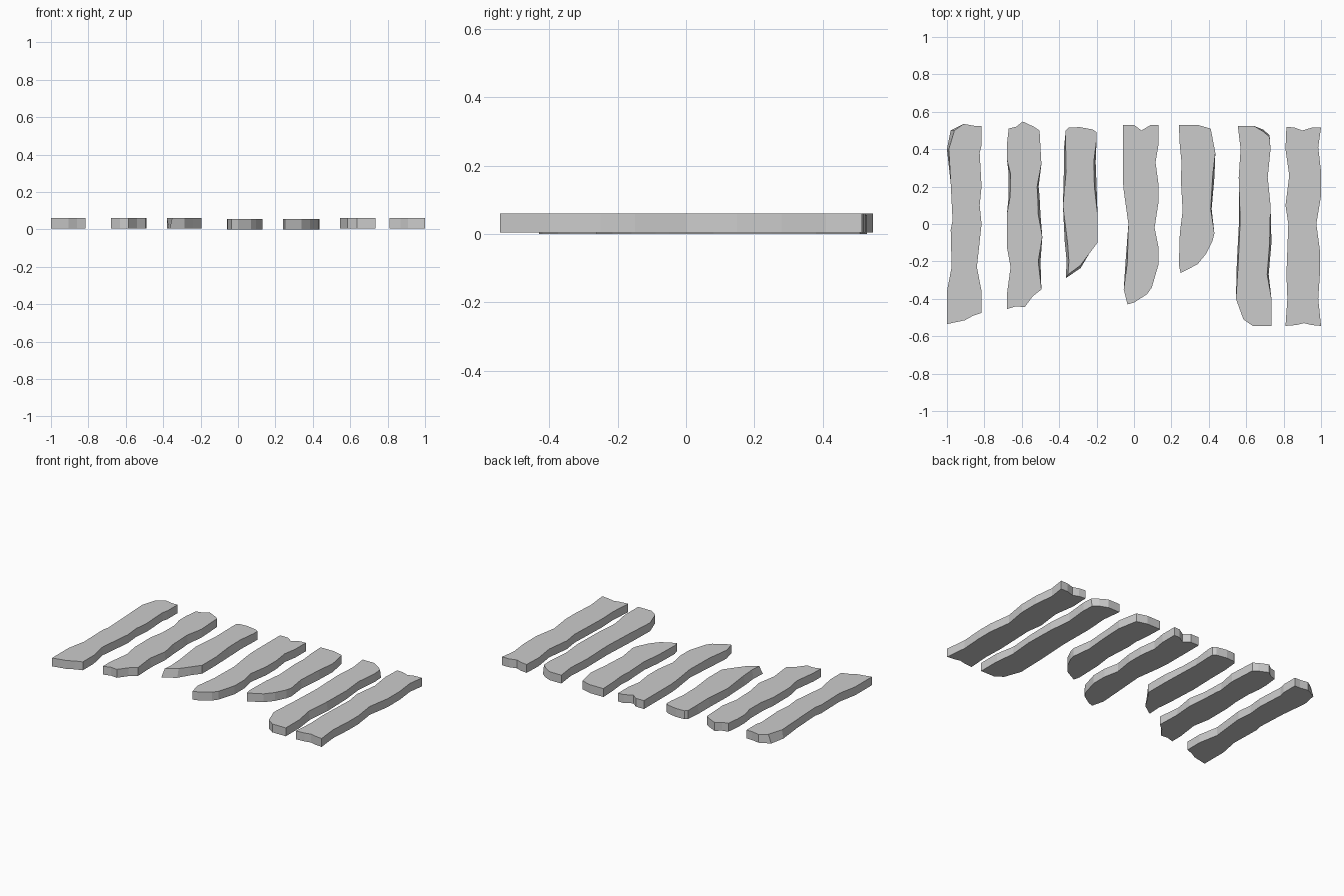
import bpy, bmesh


def plank(name, z0, outline, lean=None):
    """Extrude a worn outline upward; lean shifts chosen top corners so sides slope."""
    lean = lean or {}
    bm = bmesh.new()
    low = [bm.verts.new((x, y, z0)) for x, y in outline]
    high = []
    for i, (x, y) in enumerate(outline):
        dx, dy = lean.get(i, (0, 0))
        high.append(bm.verts.new((x + dx, y + dy, z0 + 0.056)))
    bm.faces.new(low)
    bm.faces.new(high)
    n = len(low)
    for i in range(n):
        j = (i + 1) % n
        bm.faces.new((low[i], low[j], high[j], high[i]))
    bmesh.ops.recalc_face_normals(bm, faces=bm.faces)
    me = bpy.data.meshes.new(name)
    bm.to_mesh(me)
    bm.free()
    ob = bpy.data.objects.new(name, me)
    bpy.context.collection.objects.link(ob)


# Far left full-length plank (outlines run clockwise from the back left corner)
plank("plank_1", 0.004, [
    (-1, .40), (-.98, .50), (-.91, .535), (-.855, .525), (-.815, .525),
    (-.815, .42), (-.825, .38), (-.815, .20), (-.825, .10), (-.815, 0), (-.84, -.23),
    (-.815, -.36), (-.815, -.475), (-.86, -.49), (-.905, -.515), (-1, -.535),
    (-1, -.36), (-.975, -.23), (-.98, -.03), (-.97, .02), (-.98, .22)],
    {0: (.01, 0), 1: (.02, 0)})

# Plank with a pointed back end
plank("plank_2", 0.004, [
    (-.67, .51), (-.63, .52), (-.595, .548), (-.535, .52), (-.505, .50),
    (-.495, .32), (-.51, .20), (-.505, .15), (-.50, .05), (-.49, -.07), (-.50, -.20),
    (-.495, -.35), (-.54, -.385), (-.585, -.445), (-.63, -.44), (-.68, -.455),
    (-.68, -.38), (-.66, -.23), (-.68, -.12), (-.68, .05), (-.67, .15),
    (-.67, .27), (-.68, .35), (-.68, .42)],
    {6: (-.008, 0), 7: (-.01, 0), 8: (-.012, 0), 10: (-.012, 0), 20: (.008, 0), 21: (.01, 0)})

# Short plank broken off at an angle
plank("plank_3", 0.004, [
    (-.365, .50), (-.35, .515), (-.29, .518), (-.22, .505), (-.20, .49),
    (-.20, .45), (-.205, .33), (-.20, .20), (-.195, .05), (-.195, -.10), (-.24, -.16),
    (-.285, -.235), (-.365, -.29), (-.36, -.20), (-.37, -.10), (-.38, .10),
    (-.375, .28), (-.375, .40)],
    {6: (-.01, 0), 7: (-.012, 0), 11: (0, .015), 12: (.012, .02), 13: (.012, 0), 14: (.015, 0),
     16: (.012, 0), 17: (.01, 0)})

# Middle plank with a notched back end
plank("plank_4", 0, [
    (-.06, .53), (0, .53), (.04, .50), (.09, .53), (.13, .53),
    (.13, .42), (.115, .33), (.13, .22), (.13, .11), (.11, -.02), (.13, -.12),
    (.13, -.22), (.095, -.34), (.07, -.375), (0, -.42), (-.035, -.43),
    (-.055, -.35), (-.045, -.20), (-.03, 0), (-.055, .18), (-.06, .24)],
    {17: (.01, 0)})

# Second short broken plank
plank("plank_5", 0, [
    (.24, .53), (.34, .53), (.41, .51), (.435, .38), (.43, .25), (.415, .08),
    (.43, -.05), (.42, -.09), (.385, -.16), (.34, -.215), (.25, -.262),
    (.24, -.22), (.245, -.05), (.26, .07), (.25, .25), (.255, .32), (.245, .42)],
    {4: (-.01, 0), 5: (-.005, 0)})

# Long plank with one rounded front corner
plank("plank_6", 0.004, [
    (.555, .525), (.64, .525), (.69, .505), (.725, .475), (.73, .40), (.715, .25),
    (.73, .10), (.735, -.10), (.72, -.27), (.735, -.40), (.735, -.545), (.635, -.545),
    (.585, -.51), (.545, -.40), (.55, -.20), (.562, .02), (.56, .25), (.57, .40)],
    {2: (0, -.01), 3: (0, -.01), 7: (-.01, 0), 8: (-.008, 0), 14: (.008, 0), 15: (.006, 0)})

# Far right full-length plank
plank("plank_7", 0.004, [
    (.815, .52), (.86, .515), (.90, .50), (.95, .515), (1, .515), (.985, .41),
    (1, .28), (1, .15), (.975, 0), (.995, -.15), (.995, -.25), (.985, -.40),
    (1, -.545), (.95, -.54), (.91, -.53), (.87, -.54), (.81, -.545), (.82, -.40),
    (.815, -.27), (.825, 0), (.81, .10), (.83, .26), (.81, .40)])
